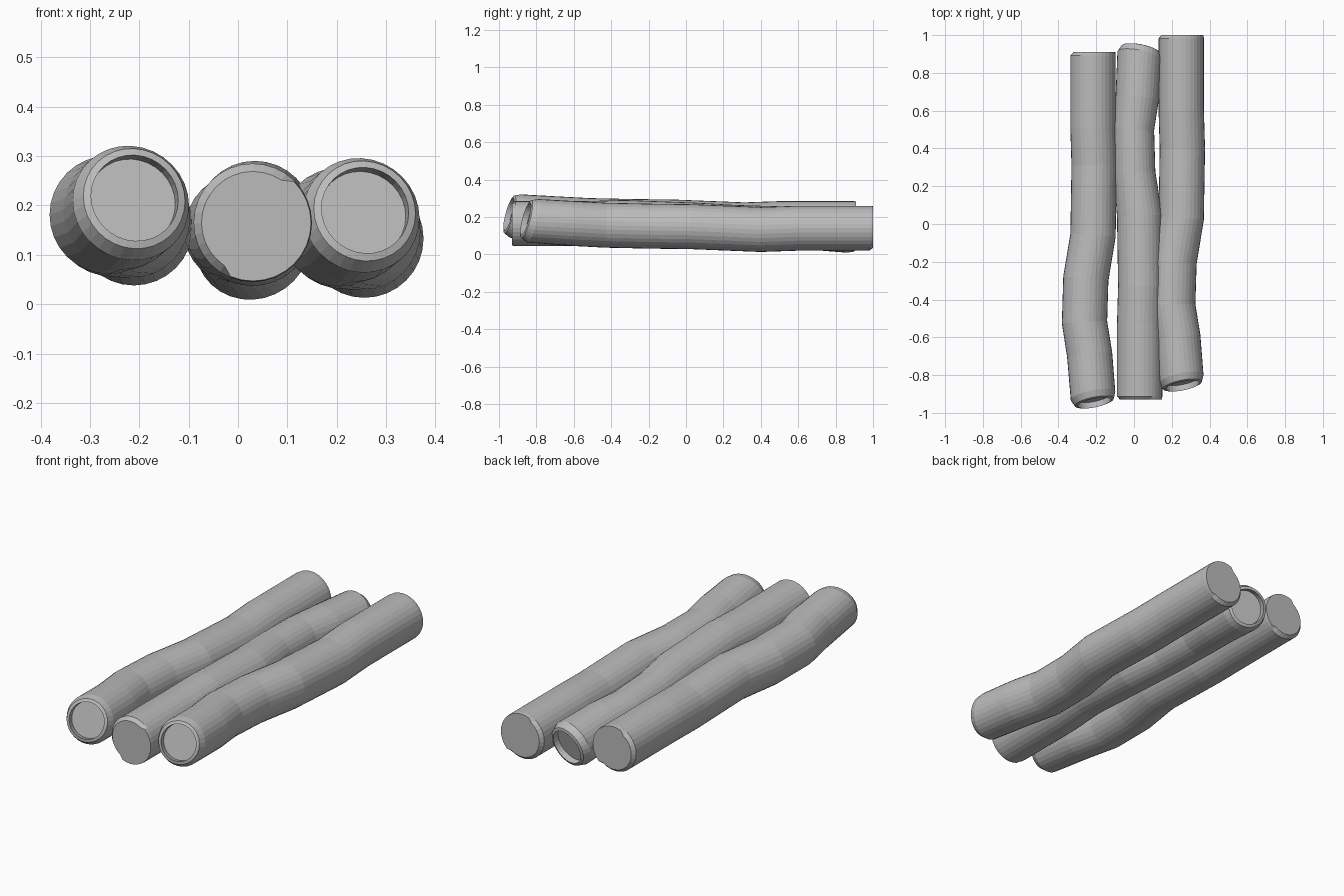
import bpy, bmesh, math
from mathutils import Vector, Matrix

if "Cube" in bpy.data.objects:
    bpy.data.objects.remove(bpy.data.objects["Cube"], do_unlink=True)

grey = bpy.data.materials.new("plain grey")
grey.use_nodes = True
GREY = (0.5, 0.5, 0.5, 1)
grey.diffuse_color = GREY
grey.node_tree.nodes["Principled BSDF"].inputs["Base Color"].default_value = GREY

SIDES = 32
R = 0.12
# Centre line from the plain end to the hollow end: (sideways bend, y, z)
PATH = [(0, 1.0, 0.14), (0, 0.6, 0.14), (0.006, 0.4, 0.133), (0, 0.03, 0.148),
        (-0.038, -0.2, 0.151), (-0.045, -0.43, 0.156), (-0.018, -0.6, 0.165),
        (0, -0.82, 0.18)]
MOUTH = Vector((0.2, -1, 0.27)).normalized()


def ring(bm, centre, normal, radius):
    """Circle of vertices across the log; radius may depend on the angle."""
    side = Vector((1, 0, 0)) - normal * normal.x
    side.normalize()
    up = side.cross(normal)
    verts = []
    for i in range(SIDES):
        a = math.tau * i / SIDES
        r = radius(a) if callable(radius) else radius
        verts.append(bm.verts.new(centre + (side * math.cos(a) + up * math.sin(a)) * r))
    return verts


def trimmed(a):
    """The plain end is chamfered round only half of its rim."""
    return 0.104 if math.radians(55) < a < math.radians(240) else 0.118


def make_log(name, matrix, bend=1.0, pinch=0.0):
    bm = bmesh.new()
    pts = [Vector((x * bend, y, z)) for x, y, z in PATH]
    back = Vector((0, -1, 0))

    # Plain end
    rings = [ring(bm, pts[0], back, trimmed),
             ring(bm, pts[0] + back * 0.018, back, R)]
    # Crooked trunk
    for i in range(1, len(pts) - 1):
        tangent = (pts[i + 1] - pts[i - 1]).normalized()
        r = R - pinch * abs(PATH[i][0]) / 0.045
        rings.append(ring(bm, pts[i], tangent, r))
    # Hollow end: chamfer, rim and recess
    for depth, r in ((0, R), (0.035, 0.105), (0.04, 0.09), (0.008, 0.09)):
        rings.append(ring(bm, pts[-1] + MOUTH * depth, MOUTH, r))

    for a, b in zip(rings, rings[1:]):
        for i in range(SIDES):
            j = (i + 1) % SIDES
            bm.faces.new((a[i], a[j], b[j], b[i]))
    bm.faces.new(rings[0])
    bm.faces.new(rings[-1])
    bmesh.ops.recalc_face_normals(bm, faces=bm.faces)

    mesh = bpy.data.meshes.new(name)
    bm.to_mesh(mesh)
    bm.free()
    mesh.materials.append(grey)
    obj = bpy.data.objects.new(name, mesh)
    obj.matrix_world = matrix
    bpy.context.collection.objects.link(obj)


make_log("left_log", Matrix.Translation((0.25, 0, 0)))
make_log("right_log", Matrix.Translation((-0.217, -0.09, 0.025)))
# The middle log lies the other way round
make_log("middle_log", Matrix.Translation((0.03, 0.07, 0.305)) @ Matrix.Rotation(math.pi, 4, "X"),
         bend=0.7, pinch=0.012)
